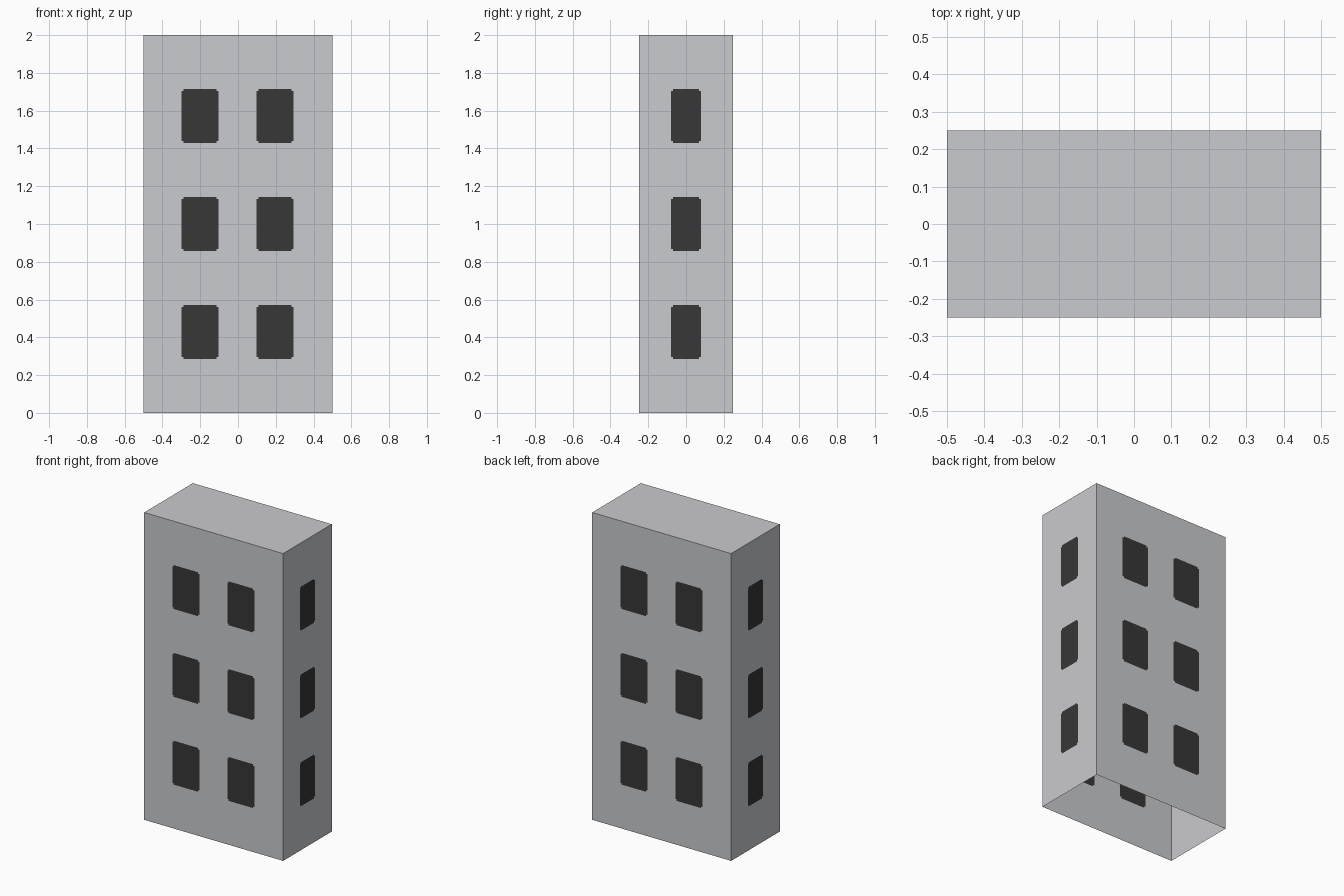
import bpy
import bmesh
import math
from mathutils import Matrix, Vector

if "Cube" in bpy.data.objects:
    bpy.data.objects.remove(bpy.data.objects["Cube"])


def make_material(name, rgb):
    mat = bpy.data.materials.new(name)
    mat.diffuse_color = (*rgb, 1.0)
    mat.use_nodes = True
    mat.node_tree.nodes["Principled BSDF"].inputs["Base Color"].default_value = mat.diffuse_color
    return mat


wall_grey = make_material("wall grey", (0.59, 0.595, 0.62))
window_dark = make_material("window dark", (0.038, 0.038, 0.038))

W, D, H = 1.0, 0.5, 2.0
NOTCH = 0.01                                        # stepped window corners
ROWS = [(H * k / 7, H * (k + 1) / 7) for k in (1, 3, 5)]


def cuts(length_from, length_to, spans):
    """Grid lines: the wall ends plus both edges of each window border."""
    lines = [length_from, length_to]
    for a, b in spans:
        lines += [a, a + NOTCH, b - NOTCH, b]
    return sorted(lines)


def zone(value, spans):
    """0 = outside the windows, 1 = in a border strip, 2 = in the middle."""
    for a, b in spans:
        if a < value < b:
            return 2 if a + NOTCH < value < b - NOTCH else 1
    return 0


def make_wall(bm, width, distance, columns, angle):
    """A wall grid facing -y, with window faces, turned about z."""
    turn = Matrix.Rotation(angle, 3, 'Z')
    xs = cuts(-width / 2, width / 2, columns)
    zs = cuts(0, H, ROWS)
    grid = [[bm.verts.new(turn @ Vector((x, -distance, z))) for x in xs] for z in zs]
    for j in range(len(zs) - 1):
        for i in range(len(xs) - 1):
            face = bm.faces.new((grid[j][i], grid[j][i + 1],
                                 grid[j + 1][i + 1], grid[j + 1][i]))
            u = zone((xs[i] + xs[i + 1]) / 2, columns)
            v = zone((zs[j] + zs[j + 1]) / 2, ROWS)
            face.material_index = 1 if u and v and u + v > 2 else 0


def finish(name, bm):
    mesh = bpy.data.meshes.new(name)
    bm.to_mesh(mesh)
    bm.free()
    mesh.materials.append(wall_grey)
    mesh.materials.append(window_dark)
    obj = bpy.data.objects.new(name, mesh)
    bpy.context.collection.objects.link(obj)


# Four thin walls with flush windows; the base is left open
wide_columns = [(-0.298, -0.103), (0.098, 0.293)]
side_columns = [(-0.079, 0.079)]
walls = [("front_wall", W, D / 2, wide_columns, 0),
         ("right_wall", D, W / 2, side_columns, math.pi / 2),
         ("back_wall", W, D / 2, wide_columns, math.pi),
         ("left_wall", D, W / 2, side_columns, -math.pi / 2)]
for name, width, distance, columns, angle in walls:
    bm = bmesh.new()
    make_wall(bm, width, distance, columns, angle)
    finish(name, bm)

# Flat roof
bm = bmesh.new()
corners = [(-W / 2, -D / 2), (W / 2, -D / 2), (W / 2, D / 2), (-W / 2, D / 2)]
bm.faces.new([bm.verts.new((x, y, H)) for x, y in corners])
finish("roof", bm)
